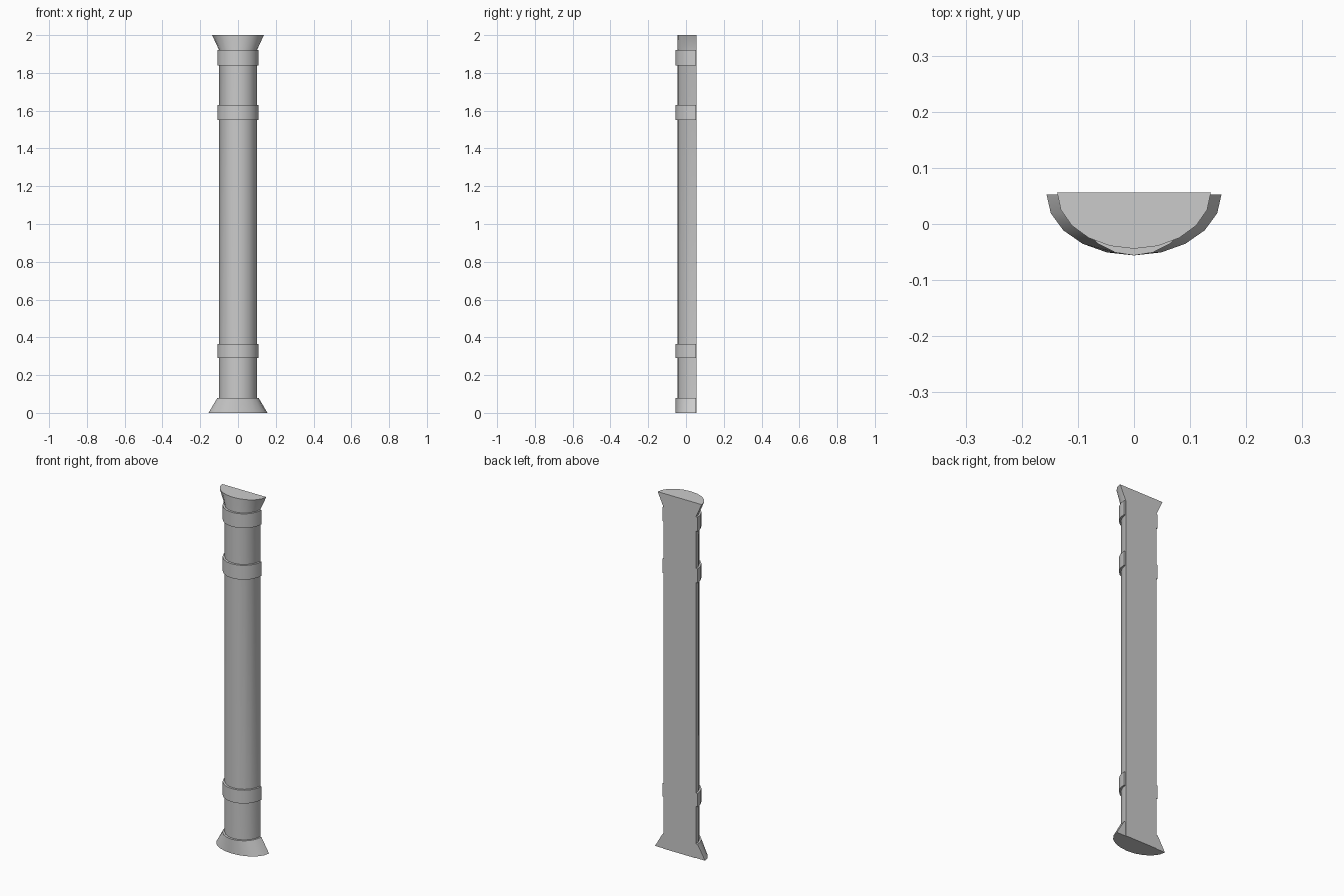
import bpy
import bmesh
from math import cos, sin, pi, radians

if "Cube" in bpy.data.objects:
    bpy.data.objects.remove(bpy.data.objects["Cube"])

SEGMENTS = 10  # sides around the half circle


def half_round(name, sections, depth, back_y):
    """Solid with a half-round front and flat back; sections = (z, half width)."""
    bm = bmesh.new()
    rings = []
    for z, half_width in sections:
        rings.append([bm.verts.new((-half_width * cos(pi * i / SEGMENTS),
                                    back_y - depth * sin(pi * i / SEGMENTS), z))
                      for i in range(SEGMENTS + 1)])
    n = SEGMENTS + 1
    for low, high in zip(rings, rings[1:]):
        for i in range(n):
            j = (i + 1) % n
            bm.faces.new((low[i], low[j], high[j], high[i]))
    bm.faces.new(rings[0])
    bm.faces.new(rings[-1])
    bmesh.ops.recalc_face_normals(bm, faces=bm.faces)
    mesh = bpy.data.meshes.new(name)
    bm.to_mesh(mesh)
    bm.free()
    obj = bpy.data.objects.new(name, mesh)
    bpy.context.collection.objects.link(obj)
    bpy.context.view_layer.objects.active = obj
    obj.select_set(True)
    bpy.ops.object.shade_smooth_by_angle(angle=radians(30))
    obj.select_set(False)
    return obj


# Shaft with the capital flaring sideways at the top
half_round("shaft_and_capital", [(0.0, 0.1), (1.92, 0.1), (2.0, 0.137)], 0.1, 0.056)

# Base flaring sideways towards the floor
half_round("base", [(0.0, 0.156), (0.08, 0.109)], 0.109, 0.053)

# Raised bands around the shaft
for name, z0, z1 in (("lower_band", 0.29, 0.365),
                     ("upper_band", 1.55, 1.63),
                     ("neck_band", 1.84, 1.92)):
    half_round(name, [(z0, 0.109), (z1, 0.109)], 0.109, 0.053)
